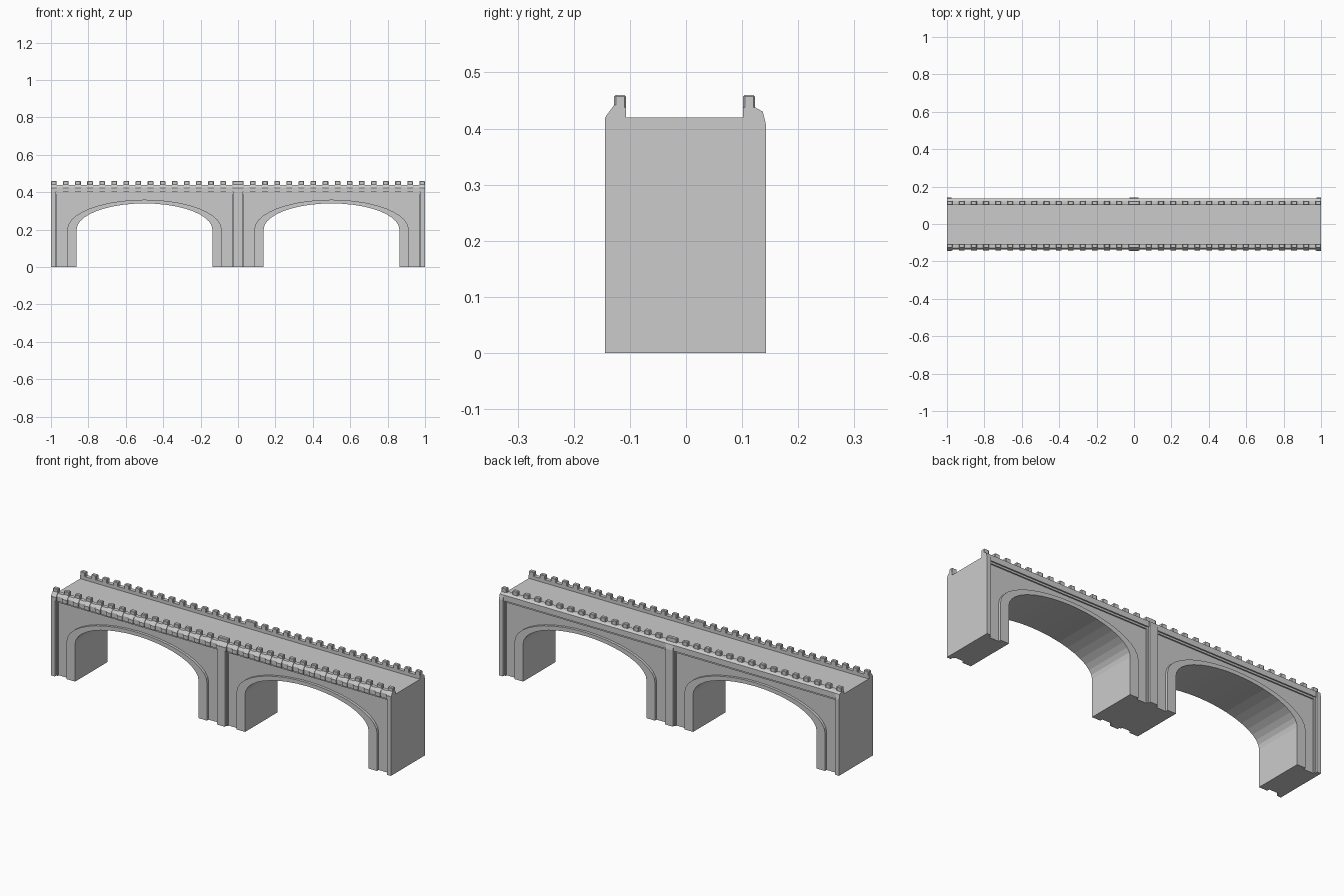
import bpy, bmesh, math
from mathutils import Vector

if "Cube" in bpy.data.objects:
    bpy.data.objects.remove(bpy.data.objects["Cube"])


def prism(name, outline, lo, hi, axis):
    """Extrude a 2D outline along 'x' (outline = y,z) or 'y' (outline = x,z)."""
    def place(a, b, t):
        return Vector((t, a, b)) if axis == 'x' else Vector((a, t, b))
    bm = bmesh.new()
    face = bm.faces.new([bm.verts.new(place(a, b, lo)) for a, b in outline])
    new = bmesh.ops.extrude_face_region(bm, geom=[face])['geom']
    bmesh.ops.translate(bm, verts=[v for v in new if isinstance(v, bmesh.types.BMVert)],
                        vec=place(0, 0, hi - lo))
    bmesh.ops.recalc_face_normals(bm, faces=bm.faces)
    me = bpy.data.meshes.new(name)
    bm.to_mesh(me)
    bm.free()
    ob = bpy.data.objects.new(name, me)
    bpy.context.collection.objects.link(ob)
    return ob


def box(name, x0, x1, y0, y1, z0, z1):
    return prism(name, [(y0, z0), (y1, z0), (y1, z1), (y0, z1)], x0, x1, 'x')


def arch(cx, half, top, spring=0.2, n=20):
    """Left-to-right arch line, legs included."""
    curve = [(cx - half * math.cos(math.pi * i / n),
              spring + (top - spring) * math.sin(math.pi * i / n)) for i in range(n + 1)]
    return [(cx - half, 0)] + curve + [(cx + half, 0)]


# Wall body with two arched openings; its top is the deck
outline = [(-1, 0)] + arch(-0.5, 0.413, 0.36) + arch(0.5, 0.413, 0.36)
outline += [(1, 0), (1, 0.42), (-1, 0.42)]
prism("wall_body", outline, -0.122, 0.122, 'y')

# Raised arch rings running through the full depth
for cx in (-0.5, 0.5):
    ring = arch(cx, 0.413, 0.36) + arch(cx, 0.363, 0.34)[::-1]
    prism("arch_ring", ring, -0.136, 0.136, 'y')

# Parapets with sloped cornices
front = [(-0.107, 0.40), (-0.107, 0.438), (-0.128, 0.438), (-0.137, 0.425), (-0.137, 0.40)]
back = [(0.102, 0.40), (0.102, 0.438), (0.123, 0.438), (0.136, 0.43), (0.136, 0.40)]
prism("front_parapet", front, -1, 1, 'x')
prism("back_parapet", back, -1, 1, 'x')

# Pilasters at the ends and the middle, each with a narrower raised face
front_post = [(-0.12, 0), (-0.12, 0.438), (-0.128, 0.438), (-0.144, 0.42), (-0.144, 0)]
back_post = [(0.12, 0), (0.12, 0.438), (0.123, 0.438), (0.137, 0.43), (0.143, 0.405), (0.143, 0)]
for x0, x1 in ((-1, -0.977), (-0.023, 0.023), (0.977, 1)):
    prism("front_pilaster", front_post, x0, x1, 'x')
    prism("back_pilaster", back_post, x0, x1, 'x')
    a, b = max(x0 - 0.008, -1), min(x1 + 0.008, 1)
    for s in (-1, 1):
        box("pilaster_fillet", a, b, *sorted((s * 0.12, s * 0.131)), 0, 0.40)

# Thin moulding under each cornice
for x0, x1 in ((-0.97, -0.03), (0.03, 0.97)):
    for s in (-1, 1):
        box("cornice_fillet", x0, x1, *sorted((s * 0.12, s * 0.129)), 0.39, 0.402)

# Merlons on both parapets, with corbel blocks on the front slope
corbel = [(-0.122, 0.402), (-0.122, 0.442), (-0.128, 0.442), (-0.143, 0.422), (-0.143, 0.402)]
spans = []
for i in range(16):
    c = -0.985 + i * 0.97 / 15
    if i < 15:
        spans += [(c - 0.015, c + 0.015), (-c - 0.015, -c + 0.015)]
spans.append((-0.03, 0.03))
for x0, x1 in spans:
    prism("front_corbel", corbel, x0, x1, 'x')
    for name, y in (("front_merlon", -0.128), ("back_merlon", 0.102)):
        m = box(name, x0, x1, y, y + 0.021, 0.42, 0.46)
        bev = m.modifiers.new("bevel", 'BEVEL')
        bev.width = 0.003
        bev.segments = 1
